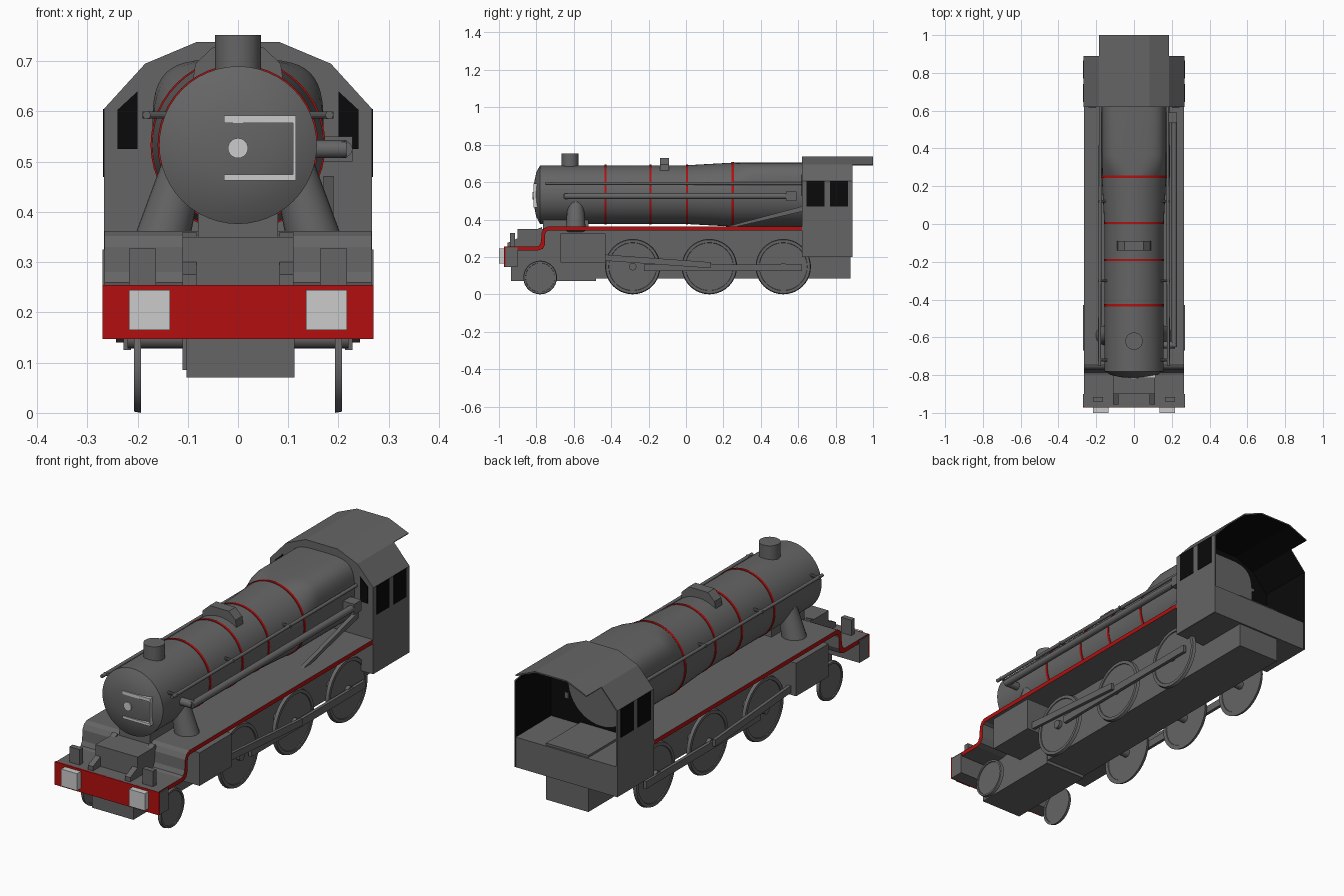
import bpy, bmesh, math
from mathutils import Vector, Matrix

cube = bpy.data.objects.get("Cube")
if cube:
    bpy.data.objects.remove(cube, do_unlink=True)


def material(name, rgb):
    m = bpy.data.materials.new(name)
    m.use_nodes = True
    m.diffuse_color = (*rgb, 1)
    m.node_tree.nodes["Principled BSDF"].inputs["Base Color"].default_value = (*rgb, 1)
    return m


GREY = material("dark grey", (0.13, 0.13, 0.13))
RED = material("red", (0.45, 0.005, 0.005))
LIGHT = material("light grey", (0.6, 0.6, 0.6))
BLACK = material("black", (0.003, 0.003, 0.003))
SIDES = (("right", -1), ("left", 1))


def finish(bm, name, mats, smooth=False, fix=True):
    if fix:
        bmesh.ops.recalc_face_normals(bm, faces=bm.faces)
    me = bpy.data.meshes.new(name)
    bm.to_mesh(me)
    bm.free()
    for m in mats:
        me.materials.append(m)
    ob = bpy.data.objects.new(name, me)
    bpy.context.collection.objects.link(ob)
    if smooth:
        bpy.ops.object.select_all(action="DESELECT")
        ob.select_set(True)
        bpy.context.view_layer.objects.active = ob
        bpy.ops.object.shade_smooth_by_angle(angle=math.radians(35))
    return ob


def box(name, x, y, z, mat=GREY):
    """Box from its (low, high) extents on each axis."""
    bm = bmesh.new()
    bmesh.ops.create_cube(bm, size=1)
    for v in bm.verts:
        v.co = [(a + b) / 2 + c * (b - a) for (a, b), c in zip((x, y, z), v.co)]
    return finish(bm, name, [mat])


def prism(name, pts, a, b, axis="x", mats=(GREY,)):
    """Profile in the plane across the axis, extruded from a to b."""
    bm = bmesh.new()
    place = (lambda p: (a, *p)) if axis == "x" else (lambda p: (p[0], a, p[1]))
    face = bm.faces.new([bm.verts.new(place(p)) for p in pts])
    new = bmesh.ops.extrude_face_region(bm, geom=[face])["geom"]
    step = Vector((b - a, 0, 0)) if axis == "x" else Vector((0, b - a, 0))
    bmesh.ops.translate(bm, vec=step, verts=[g for g in new if isinstance(g, bmesh.types.BMVert)])
    return finish(bm, name, mats)


def rod(name, p, q, r1, r2=None, mat=GREY, n=24):
    """Round bar or cone between two points."""
    p, q = Vector(p), Vector(q)
    bm = bmesh.new()
    turn = (q - p).to_track_quat("Z", "Y").to_matrix().to_4x4()
    bmesh.ops.create_cone(bm, cap_ends=True, segments=n, radius1=r1, radius2=r2 or r1,
                          depth=(q - p).length, matrix=Matrix.Translation((p + q) / 2) @ turn)
    return finish(bm, name, [mat], smooth=True)


def loft(name, rings, mat=GREY):
    """Skin closed rings of equal length and cap both ends."""
    bm = bmesh.new()
    rows = [[bm.verts.new(c) for c in ring] for ring in rings]
    for r, s in zip(rows, rows[1:]):
        for i in range(len(r)):
            j = (i + 1) % len(r)
            bm.faces.new((r[i], r[j], s[j], s[i]))
    bm.faces.new(rows[0])
    bm.faces.new(rows[-1])
    return finish(bm, name, [mat], smooth=True)


AXIS_Z, SEG = 0.533, 48


def ring(y, r, power=2):
    """Circle about the boiler axis; a higher power squares its upper half."""
    out = []
    for i in range(SEG):
        c, s = math.cos(math.tau * i / SEG), math.sin(math.tau * i / SEG)
        e = 2 / (power if s > 0 else 2)
        out.append((r * math.copysign(abs(c) ** e, c), y, AXIS_Z + r * math.copysign(abs(s) ** e, s)))
    return out


# Boiler with domed front, tapering out to a square-shouldered firebox
loft("boiler", [ring(y, r) for y, r in ((-0.815, 0.02), (-0.811, 0.07), (-0.80, 0.12), (-0.78, 0.157),
                                        (0, 0.157), (0.25, 0.171))])
loft("firebox", [ring(0.25, 0.171), ring(0.31, 0.171, 3.2), ring(0.36, 0.171, 4), ring(0.63, 0.171, 4)])
for i, (y, r) in enumerate(((-0.43, 0.16), (-0.19, 0.16), (0.005, 0.16), (0.25, 0.174))):
    loft(f"boiler_band_{i + 1}", [ring(y - 0.006, r), ring(y + 0.006, r)], RED)
rod("chimney", (0, -0.62, 0.66), (0, -0.62, 0.752), 0.046, n=32)
prism("top_feed", [(-0.09, 0.66), (-0.085, 0.695), (-0.05, 0.728), (0.05, 0.728), (0.085, 0.695), (0.09, 0.66)],
      -0.14, -0.09, "y")

# Smokebox door fittings
rod("door_boss", (0, -0.80, 0.527), (0, -0.82, 0.527), 0.02, mat=LIGHT)
box("door_strap_top", (-0.028, 0.115), (-0.816, -0.785), (0.577, 0.592), LIGHT)
box("door_strap_bottom", (-0.028, 0.115), (-0.816, -0.785), (0.463, 0.475), LIGHT)
box("door_strap_end", (0.109, 0.115), (-0.816, -0.785), (0.463, 0.592), LIGHT)

# Pipes and rails along the boiler
for side, s in SIDES:
    rod(f"{side}_handrail", (s * 0.182, -0.75, 0.593), (s * 0.178, 0.63, 0.593), 0.008, n=12)
    for y in (-0.72, -0.3, 0.12):
        rod(f"{side}_rail_post", (s * 0.13, y, 0.593), (s * 0.19, y, 0.593), 0.007, n=10)
    rod(f"{side}_steam_pipe", (s * 0.151, -0.59, 0.345), (s * 0.11, -0.59, 0.49), 0.054, 0.042)
rod("ejector_pipe", (0.212, -0.65, 0.525), (0.212, 0.56, 0.525), 0.016, n=16)
rod("ejector_elbow", (0.14, -0.64, 0.525), (0.216, -0.64, 0.525), 0.018, n=16)
box("ejector_body", (0.17, 0.228), (0.535, 0.59), (0.5, 0.55))
prism("reach_rod", [(0.19, 0.355), (0.24, 0.355), (0.63, 0.445), (0.63, 0.473)], 0.17, 0.19)

# Running plate with curved drop at the front and red edges
top = [(-0.97, 0.255), (-0.80, 0.255), (-0.785, 0.26), (-0.775, 0.28), (-0.772, 0.33), (-0.76, 0.352),
       (-0.74, 0.362), (0.62, 0.362)]
low = [(0.62, 0.342), (-0.735, 0.342), (-0.748, 0.335), (-0.753, 0.32), (-0.753, 0.27), (-0.765, 0.243),
       (-0.79, 0.235), (-0.97, 0.235)]
plate = prism("running_plate", top + low, -0.266, 0.266, mats=(GREY, RED))
for f in plate.data.polygons:
    f.material_index = int(abs(f.normal.x) > 0.9)

# Frames, saddle and cylinders
box("main_frame", (-0.11, 0.11), (-0.9, 0.88), (0.085, 0.35))
box("front_truck", (-0.103, 0.112), (-0.935, -0.48), (0.07, 0.24))
box("smokebox_saddle", (-0.08, 0.08), (-0.765, -0.52), (0.35, 0.43))
box("front_step", (-0.083, 0.083), (-0.865, -0.77), (0.25, 0.323))
for side, s in SIDES:
    box(f"{side}_cylinder", sorted((s * 0.1, s * 0.27)), (-0.67, -0.43), (0.17, 0.325))
    prism(f"{side}_frame_extension", [(-0.955, 0.25), (-0.955, 0.275), (-0.89, 0.305), (-0.77, 0.36), (-0.77, 0.25)],
          s * 0.083, s * 0.11)
    box(f"{side}_lamp_block", sorted((s * 0.163, s * 0.217)), (-0.94, -0.915), (0.25, 0.327))

# Buffer beam
box("buffer_beam", (-0.27, 0.27), (-0.965, -0.90), (0.147, 0.25))
box("beam_face", (-0.27, 0.27), (-0.972, -0.964), (0.147, 0.255), RED)
for side, s in SIDES:
    box(f"{side}_buffer", sorted((s * 0.135, s * 0.217)), (-1.0, -0.97), (0.165, 0.245), LIGHT)


# Wheels with a raised tyre
def wheel(name, s, y, r):
    def hoop(x, k):
        return [(s * x, y + k * math.cos(math.tau * i / 40), r + k * math.sin(math.tau * i / 40)) for i in range(40)]
    loft(name, [hoop(0.196, r * 0.86), hoop(0.193, r * 0.87), hoop(0.193, r), hoop(0.207, r * 0.97),
                hoop(0.207, r * 0.87), hoop(0.203, r * 0.86)])


for side, s in SIDES:
    wheel(f"{side}_leading_wheel", s, -0.78, 0.09)
    for i, y in enumerate((-0.285, 0.125, 0.52)):
        wheel(f"{side}_driving_wheel_{i + 1}", s, y, 0.148)
        rod(f"{side}_axle_{i + 1}", (s * 0.1, y, 0.148), (s * 0.22, y, 0.148), 0.02, n=16)
    box(f"{side}_coupling_rod", sorted((s * 0.213, s * 0.228)), (-0.225, 0.62), (0.125, 0.16))
    prism(f"{side}_connecting_rod", [(-0.44, 0.18), (0.13, 0.14), (0.13, 0.172), (-0.44, 0.213)], s * 0.228, s * 0.243)

# Cab shell, open at the back, with a black inside
arch = [(-0.267, 0.2), (-0.267, 0.605), (-0.185, 0.695), (-0.083, 0.738)]
arch += [(-x, z) for x, z in reversed(arch)]
bm = bmesh.new()
rows = [[bm.verts.new((x, y, z)) for x, z in arch] for y in (0.62, 0.89)]
rear = [bm.verts.new((x, 1.0, z)) for x, z in arch[2:6]]
bm.faces.new(rows[0][::-1])
for a, b in (rows, (rows[1][2:6], rear)):
    for i in range(len(a) - 1):
        bm.faces.new((a[i], a[i + 1], b[i + 1], b[i]))
cab = finish(bm, "cab_shell", [GREY, BLACK], fix=False)
shell = cab.modifiers.new("thickness", "SOLIDIFY")
shell.thickness, shell.offset, shell.material_offset = 0.006, -1, 1
box("cab_floor", (-0.264, 0.264), (0.624, 0.888), (0.199, 0.34))

# Cab windows
for side, s in SIDES:
    for i, y in enumerate((0.645, 0.77)):
        box(f"{side}_side_window_{i + 1}", sorted((s * 0.262, s * 0.269)), (y, y + 0.095), (0.47, 0.605), BLACK)
    prism(f"{side}_front_window", [(s * 0.24, 0.525), (s * 0.2, 0.525), (s * 0.2, 0.64), (s * 0.24, 0.603)],
          0.617, 0.623, "y", (BLACK,))
